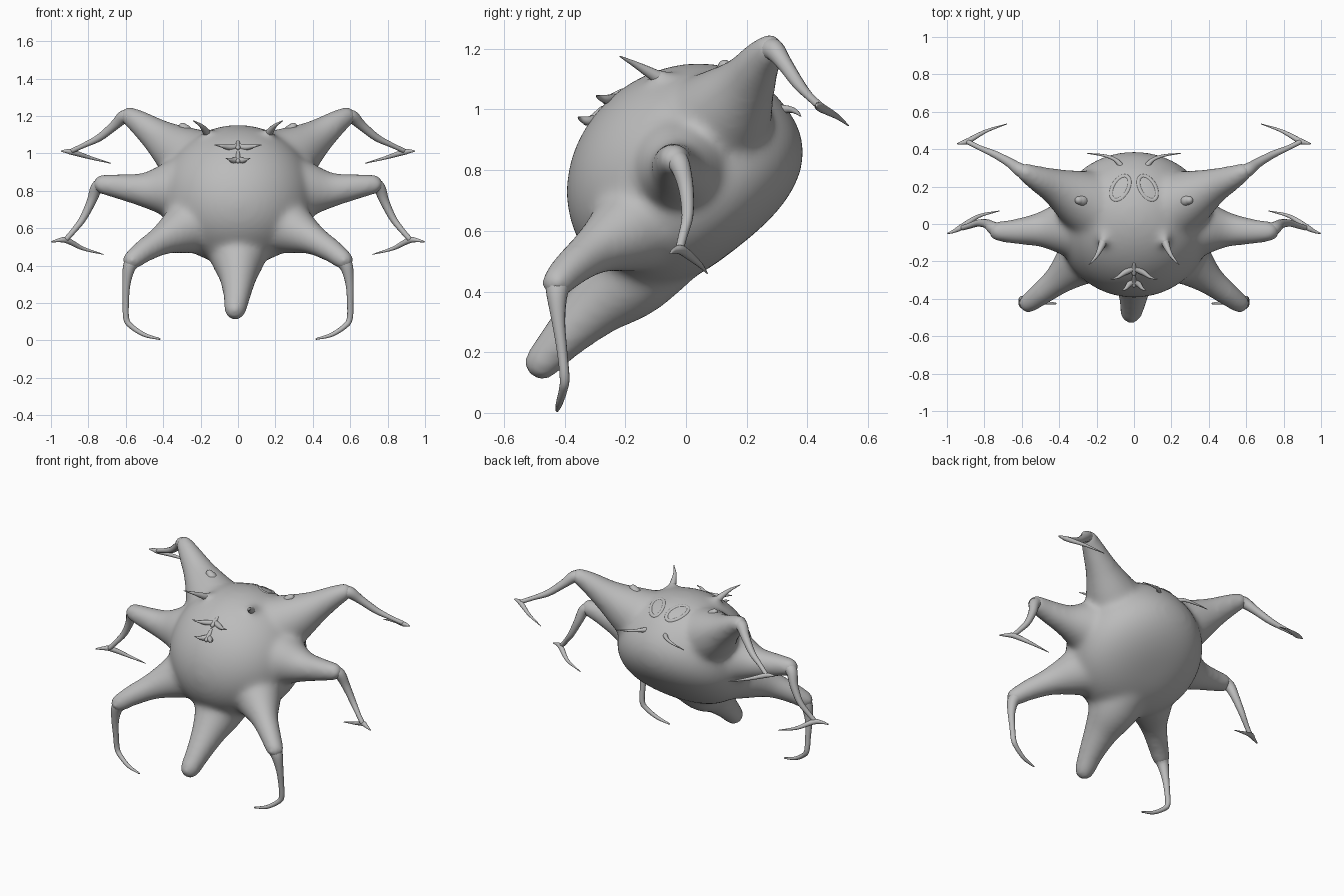
import bpy, bmesh, math
from mathutils import Vector, Matrix

cube = bpy.data.objects.get("Cube")
if cube:
    bpy.data.objects.remove(cube, do_unlink=True)

grey = bpy.data.materials.new("plain grey")
grey.use_nodes = True
grey.diffuse_color = (0.5, 0.5, 0.5, 1)
grey.node_tree.nodes["Principled BSDF"].inputs["Base Color"].default_value = (0.5, 0.5, 0.5, 1)


def spline(points, steps=6):
    """Catmull-Rom curve through (x, y, z, radius) points."""
    p = [Vector(q) for q in points]
    p = [2 * p[0] - p[1]] + p + [2 * p[-1] - p[-2]]
    out = []
    for a, b, c, d in zip(p, p[1:], p[2:], p[3:]):
        for i in range(steps):
            t = i / steps
            out.append(b + (c - a) * t / 2 + (2 * a - 5 * b + 4 * c - d) * t * t / 2
                       + (3 * b - a - 3 * c + d) * t ** 3 / 2)
    return out + [p[-2]]


def add_tube(bm, points, sides=14):
    """Round-ended tapering tube swept along a curve."""
    path = spline(points)
    centres = [q.to_3d() for q in path]
    radii = [max(q.w, 0.001) for q in path]
    first = (centres[0] - centres[1]).normalized()
    last = (centres[-1] - centres[-2]).normalized()
    caps = [(math.sin(a), math.cos(a)) for a in (0.5, 1.0, 1.4)]
    head = [(centres[0] + first * radii[0] * s, radii[0] * c) for s, c in reversed(caps)]
    tail = [(centres[-1] + last * radii[-1] * s, radii[-1] * c) for s, c in caps]
    rows = head + list(zip(centres, radii)) + tail
    normal = first.orthogonal().normalized()
    rings = []
    for i, (centre, radius) in enumerate(rows):
        along = (rows[min(i + 1, len(rows) - 1)][0] - rows[max(i - 1, 0)][0]).normalized()
        normal = (normal - along * normal.dot(along)).normalized()
        side = along.cross(normal)
        angles = [2 * math.pi * k / sides for k in range(sides)]
        rings.append([bm.verts.new(centre + radius * (normal * math.cos(a) + side * math.sin(a)))
                      for a in angles])
    for a, b in zip(rings, rings[1:]):
        for k in range(sides):
            n = (k + 1) % sides
            bm.faces.new((a[k], a[n], b[n], b[k]))
    bm.faces.new(rings[0][::-1])
    bm.faces.new(rings[-1])


def finish(bm, name):
    bmesh.ops.recalc_face_normals(bm, faces=bm.faces)
    mesh = bpy.data.meshes.new(name)
    bm.to_mesh(mesh)
    bm.free()
    mesh.materials.append(grey)
    for f in mesh.polygons:
        f.use_smooth = True
    obj = bpy.data.objects.new(name, mesh)
    bpy.context.collection.objects.link(obj)
    return obj


def flip(points, s):
    return [(x * s, y, z, r) for x, y, z, r in points]


def make_tubes(name, *paths):
    bm = bmesh.new()
    for path in paths:
        add_tube(bm, path)
    return finish(bm, name)


# Body: tilted egg, domed in front and flat behind, blended with thighs, tail and horn roots
thighs = [
    [(.14, .06, .9, .22), (.3, .14, 1.0, .155), (.42, .2, 1.085, .1),
     (.52, .245, 1.16, .07), (.58, .275, 1.199, .054)],
    [(.2, -.01, .8, .22), (.36, -.02, .805, .16), (.5, -.03, .805, .096),
     (.63, -.04, .822, .07), (.725, -.04, .835, .056)],
    [(.14, -.08, .67, .22), (.28, -.19, .6, .145), (.4, -.295, .54, .085),
     (.5, -.375, .48, .065), (.565, -.424, .43, .056)],
]
tail = [(0, -.08, .61, .2), (0, -.19, .455, .155), (0, -.3, .35, .106),
        (-.005, -.4, .25, .077), (-.015, -.474, .166, .062)]
horn_root = [(.11, .01, 1.02, .06), (.145, -.045, 1.075, .046), (.168, -.1, 1.115, .027)]

body_bm = bmesh.new()
bmesh.ops.create_uvsphere(body_bm, u_segments=48, v_segments=32, radius=1)
for v in body_bm.verts:
    if v.co.z < 0:
        p = 2.6
        v.co /= (math.hypot(v.co.x, v.co.y) ** p + abs(v.co.z) ** p) ** (1 / p)
    v.co.z *= .362 if v.co.z > 0 else .285
tilt = Matrix.Rotation(math.atan2(.62, .78), 4, 'X')
body_bm.transform(Matrix.Translation((0, -.003, .772)) @ tilt @ Matrix.Diagonal((.412, .408, 1, 1)))
for s in (1, -1):
    for root in thighs + [horn_root]:
        add_tube(body_bm, flip(root, s), 24)
add_tube(body_bm, tail, 24)
body = finish(body_bm, "body")
remesh = body.modifiers.new("blend", 'REMESH')
remesh.mode = 'VOXEL'
remesh.voxel_size = 0.014
remesh.use_smooth_shade = True
soften = body.modifiers.new("soften", 'SMOOTH')
soften.factor = 0.5
soften.iterations = 30

# Thin lower legs and hooked claws
shins = {
    "back": [(.57, .272, 1.19, .042), (.61, .29, 1.195, .036), (.66, .325, 1.15, .026),
             (.74, .37, 1.085, .02), (.82, .405, 1.045, .014), (.885, .437, 1.015, .013)],
    "middle": [(.715, -.04, .835, .045), (.755, -.02, .815, .034), (.785, 0, .74, .025),
               (.83, .005, .65, .019), (.88, -.01, .585, .015), (.915, -.02, .545, .014)],
    "front": [(.56, -.42, .43, .045), (.583, -.425, .385, .034), (.597, -.42, .3, .022),
              (.6, -.408, .2, .017), (.597, -.4, .115, .016), (.57, -.405, .075, .014),
              (.5, -.418, .03, .011), (.42, -.425, .008, .005)],
}
claws = {
    "back": [(.942, .43, 1.012, .004), (.92, .434, 1.012, .01), (.885, .445, 1.006, .015),
             (.79, .497, .977, .009), (.68, .535, .947, .002)],
    "middle": [(.995, -.05, .527, .004), (.96, -.037, .535, .01), (.915, -.012, .535, .016),
               (.83, .042, .492, .01), (.72, .07, .46, .002)],
}
# Horns, knobs and whiskers on the crown
horn = [(.155, -.065, 1.09, .026), (.175, -.12, 1.122, .018),
        (.2, -.17, 1.15, .01), (.24, -.218, 1.175, .002)]
knob = [(.25, .12, 1.05, .05), (.275, .125, 1.115, .034), (.295, .127, 1.142, .022)]
whisker = [(.06, .3, 1.0, .018), (.1, .343, 1.0, .011), (.16, .366, .99, .007),
           (.25, .378, .978, .002)]

for s, side in ((1, "left"), (-1, "right")):
    for place, path in shins.items():
        make_tubes(f"{side}_{place}_shin", flip(path, s))
    for place, path in claws.items():
        make_tubes(f"{side}_{place}_claw", flip(path, s))
    make_tubes(f"{side}_horn", flip(horn, s))
    make_tubes(f"{side}_knob", flip(knob, s))
    make_tubes(f"{side}_whisker", flip(whisker, s))

bpy.context.view_layer.update()


def crown_height(x, y):
    """Height of the blended body under a point."""
    return body.ray_cast(Vector((x, y, 3)), Vector((0, 0, -1)))[1].z


# Two pronged ridges on the brow, rooted in the skin
def ridge(name, y, width, depth):
    z = crown_height(0, y)
    prong = [(0, y + .01, z - .004, .018), (width * .4, y - depth * .3, z - .006, .015),
             (width * .7, y - depth * .8, z, .008), (width, y - depth, z + .006, .002)]
    spine = [(0, y - depth * .4, z - .01, .012), (0, y, z - .002, .014),
             (0, y + .035, crown_height(0, y + .035) - .008, .01)]
    make_tubes(name, prong, flip(prong, -1), spine)


ridge("upper_brow_ridge", -.245, .125, .05)
ridge("lower_brow_ridge", -.31, .065, .045)

# Faint raised ovals sunk into the crown
for s, side in ((1, "left"), (-1, "right")):
    loop = []
    for k in range(25):
        a = 2 * math.pi * k / 24
        u, v = .07 * math.cos(a), .04 * math.sin(a)
        x, y = s * (.072 - .5 * u + .86 * v), .19 + .86 * u + .5 * v
        loop.append((x, y, crown_height(x, y) - .01, .013))
    make_tubes(f"{side}_crown_oval", loop)
